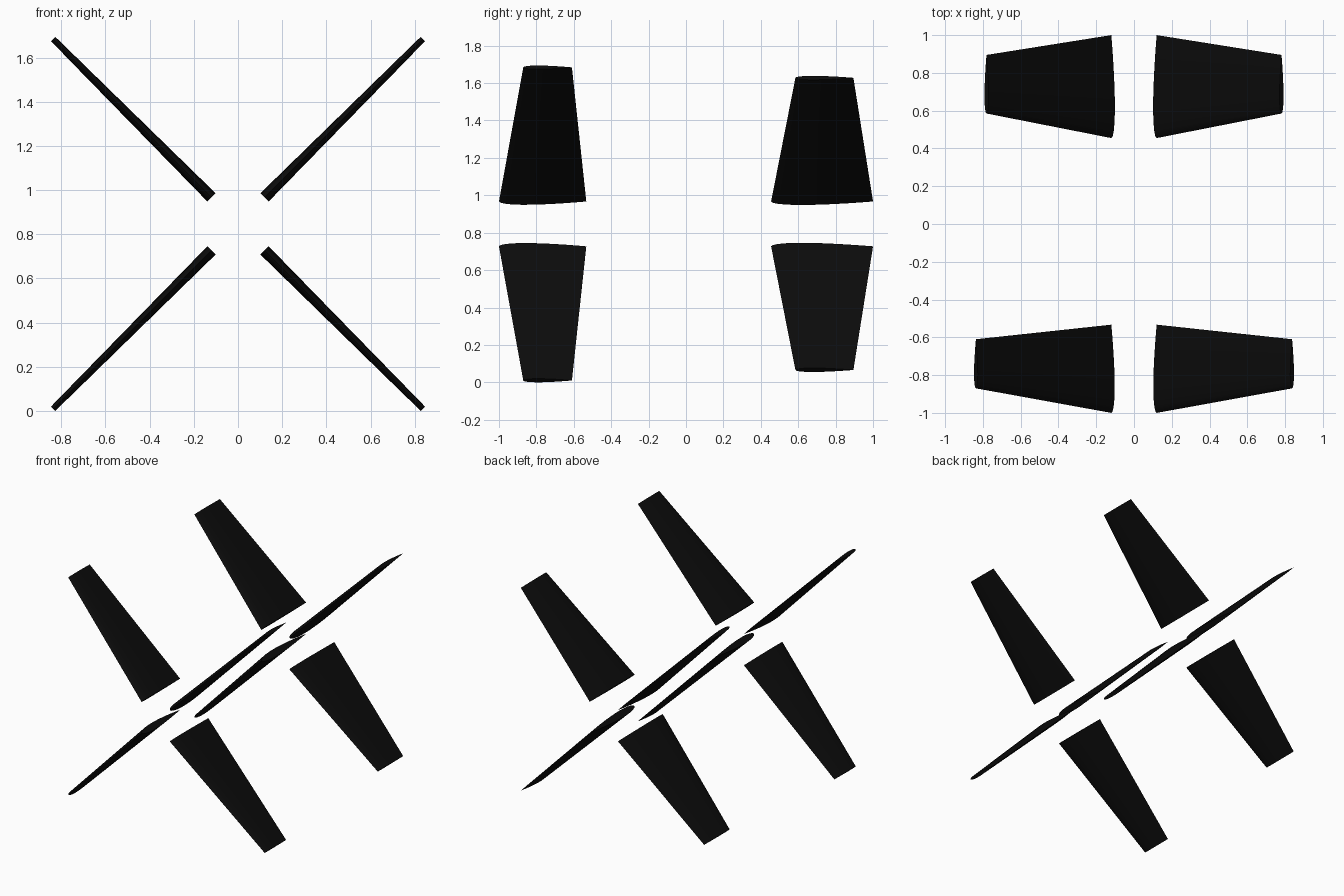
import bpy, bmesh, math

if "Cube" in bpy.data.objects:
    bpy.data.objects.remove(bpy.data.objects["Cube"])

CZ = 0.847          # height of the centre line
N = 12              # points per airfoil side

black = bpy.data.materials.new("matte black")
black.diffuse_color = (0.0035, 0.0035, 0.0035, 1)
black.use_nodes = True
black.node_tree.nodes["Principled BSDF"].inputs["Base Color"].default_value = black.diffuse_color


def airfoil(lead, trail, thick):
    """Symmetric wing section: (y, offset) loop with round nose, sharp tail."""
    chord = trail - lead
    pts = []
    for i in range(2 * N):
        a = 2 * math.pi * i / (2 * N)
        u = 0.5 * (1 + math.cos(a))
        h = 5 * thick * (0.2969 * math.sqrt(u) - 0.126 * u - 0.3516 * u**2
                         + 0.2843 * u**3 - 0.1036 * u**4)
        pts.append((lead + u * chord, math.copysign(h * chord, math.sin(a))))
    return pts


def fin(name, sx, sz, root, tip, thick):
    """Tapered diagonal fin; root and tip are (distance in x, lead y, trail y)."""
    bm = bmesh.new()
    k = math.sqrt(0.5)
    rings = []
    for d, lead, trail in (root, tip):
        rings.append([bm.verts.new((sx * (d - h * k), y, CZ + sz * (d + h * k)))
                      for y, h in airfoil(lead, trail, thick)])
    a, b = rings
    n = len(a)
    for i in range(n):
        j = (i + 1) % n
        bm.faces.new((a[i], a[j], b[j], b[i]))
    bm.faces.new(a)
    bm.faces.new(b)
    bmesh.ops.recalc_face_normals(bm, faces=bm.faces)
    me = bpy.data.meshes.new(name)
    bm.to_mesh(me)
    bm.free()
    me.materials.append(black)
    ob = bpy.data.objects.new(name, me)
    bpy.context.collection.objects.link(ob)
    ob.select_set(True)
    bpy.context.view_layer.objects.active = ob


# Two X-shaped sets of four fins, noses towards the front
for sx, side in ((1, "right"), (-1, "left")):
    for sz, level in ((1, "upper"), (-1, "lower")):
        fin(f"front_fin_{level}_{side}", sx, sz,
            (0.12, -1.0, -0.533), (0.837, -0.87, -0.61), 0.108)
        fin(f"rear_fin_{level}_{side}", sx, sz,
            (0.12, 0.455, 1.0), (0.781, 0.585, 0.895), 0.098)

bpy.ops.object.shade_smooth_by_angle(angle=math.radians(45))
